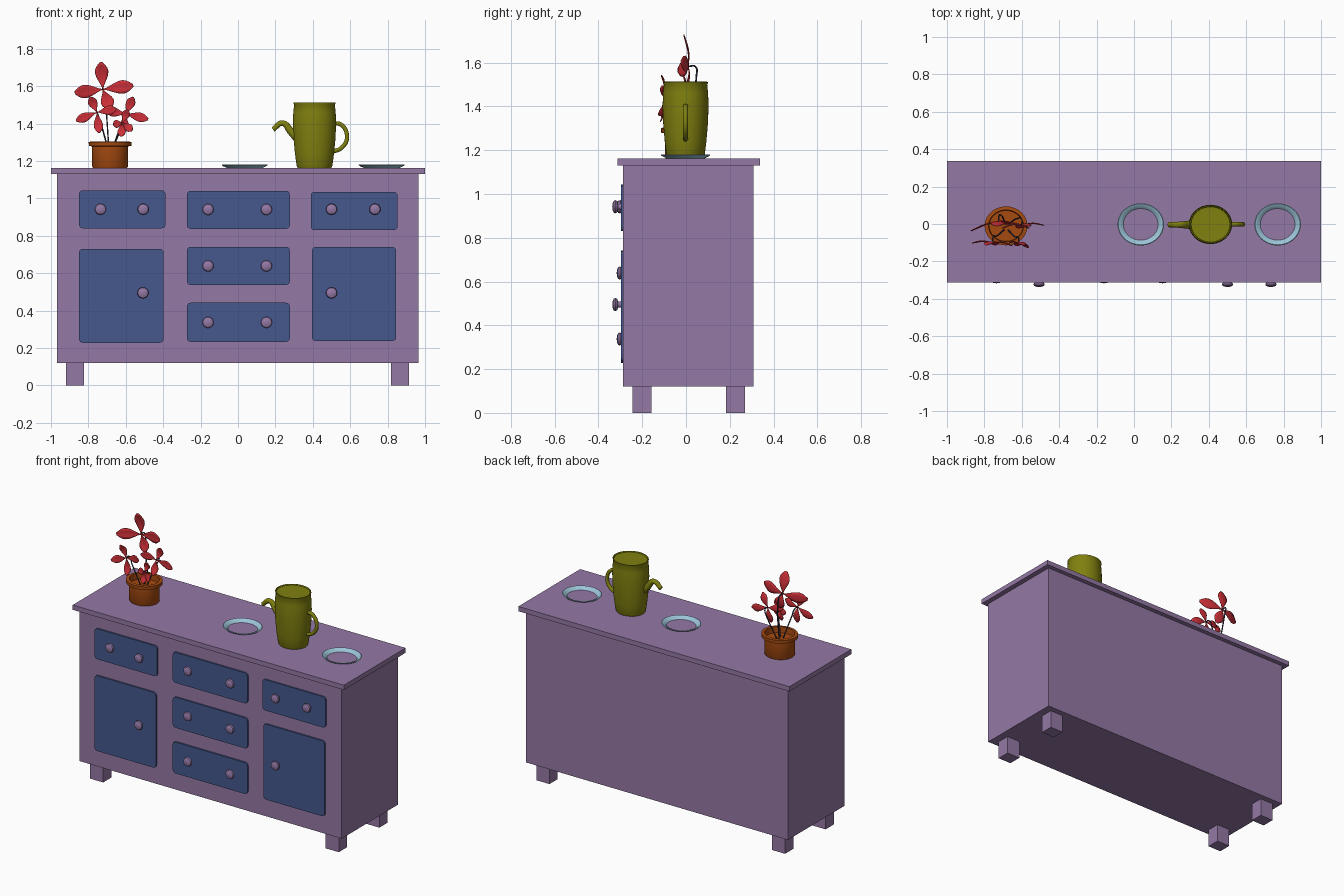
import bpy, bmesh, math
from mathutils import Vector

if "Cube" in bpy.data.objects:
    bpy.data.objects.remove(bpy.data.objects["Cube"])


def material(name, rgb):
    m = bpy.data.materials.new(name)
    m.diffuse_color = (*rgb, 1)
    m.use_nodes = True
    m.node_tree.nodes["Principled BSDF"].inputs["Base Color"].default_value = m.diffuse_color
    return m


PURPLE = material("purple paint", (0.296, 0.188, 0.376))
BLUE = material("blue paint", (0.06, 0.098, 0.27))
OLIVE = material("olive glaze", (0.216, 0.216, 0.005))
RED = material("red petal", (0.61, 0.03, 0.04))
CLAY = material("terracotta", (0.376, 0.068, 0.005))
PALE = material("pale blue china", (0.33, 0.55, 0.68))
STEM = material("dark stem", (0.045, 0.04, 0.08))


def finish(bm, name, mat, smooth=False):
    bmesh.ops.recalc_face_normals(bm, faces=bm.faces[:])
    me = bpy.data.meshes.new(name)
    bm.to_mesh(me)
    bm.free()
    ob = bpy.data.objects.new(name, me)
    bpy.context.collection.objects.link(ob)
    me.materials.append(mat)
    if smooth:
        select(ob)
        bpy.ops.object.shade_smooth_by_angle(angle=math.radians(40))
    return ob


def select(ob):
    bpy.ops.object.select_all(action='DESELECT')
    ob.select_set(True)
    bpy.context.view_layer.objects.active = ob


def box(name, x, y, z, mat, corner=0):
    bm = bmesh.new()
    bmesh.ops.create_cube(bm, size=1)
    for v in bm.verts:
        v.co = [(a + b) / 2 + c * (b - a) for (a, b), c in zip((x, y, z), v.co)]
    if corner:  # round the corners seen from the front
        edges = [e for e in bm.edges
                 if abs(e.verts[0].co.y - e.verts[1].co.y) > 1e-5]
        bmesh.ops.bevel(bm, geom=edges, offset=corner, segments=4,
                        profile=0.5, affect='EDGES')
    return finish(bm, name, mat)


def lathe(name, profile, mat, place, sides=40):
    """Revolve (radius, height) points; place maps local xyz to the scene."""
    bm = bmesh.new()
    rings = []
    for r, h in profile:
        n = 1 if r == 0 else sides
        rings.append([bm.verts.new(place(r * math.cos(2 * math.pi * i / sides),
                                         r * math.sin(2 * math.pi * i / sides), h))
                      for i in range(n)])
    for a, b in zip(rings, rings[1:]):
        for i in range(sides):
            j = (i + 1) % sides
            quad = [a[i % len(a)], a[j % len(a)], b[j % len(b)], b[i % len(b)]]
            bm.faces.new(list(dict.fromkeys(quad)))
    return finish(bm, name, mat, True)


def tube(name, points, radii, mat, depth_res=3):
    cu = bpy.data.curves.new(name, 'CURVE')
    cu.dimensions = '3D'
    cu.bevel_depth = 1
    cu.bevel_resolution = depth_res
    cu.use_fill_caps = True
    cu.resolution_u = 6
    sp = cu.splines.new('BEZIER')
    sp.bezier_points.add(len(points) - 1)
    for bp, p, r in zip(sp.bezier_points, points, radii):
        bp.co, bp.radius = p, r
        bp.handle_left_type = bp.handle_right_type = 'AUTO'
    ob = bpy.data.objects.new(name, cu)
    bpy.context.collection.objects.link(ob)
    cu.materials.append(mat)
    select(ob)
    bpy.ops.object.convert(target='MESH')
    bpy.ops.object.shade_smooth_by_angle(angle=math.radians(50))


def upright(cx, cy, sx=1.1):
    return lambda x, y, z: (cx + sx * x, cy + y, z)


# cabinet
box("cabinet_body", (-0.968, 0.966), (-0.287, 0.308), (0.12, 1.13), PURPLE)
box("cabinet_top", (-1, 1), (-0.313, 0.338), (1.13, 1.162), PURPLE)
for sx, x in (("left", (-0.92, -0.823)), ("right", (0.818, 0.915))):
    for sy, y in (("front", (-0.245, -0.157)), ("back", (0.183, 0.27))):
        box(f"{sy}_{sx}_leg", x, y, (0, 0.12), PURPLE)

# drawer and door fronts
FRONTS = {
    "left_drawer": (-0.85, -0.388, 0.84, 1.043),
    "upper_middle_drawer": (-0.273, 0.277, 0.837, 1.04),
    "right_drawer": (0.389, 0.853, 0.83, 1.035),
    "centre_middle_drawer": (-0.273, 0.277, 0.537, 0.741),
    "lower_middle_drawer": (-0.273, 0.277, 0.233, 0.442),
    "left_door": (-0.85, -0.398, 0.228, 0.73),
    "right_door": (0.396, 0.846, 0.237, 0.74),
}
for name, (x0, x1, z0, z1) in FRONTS.items():
    box(name, (x0, x1), (-0.298, -0.28), (z0, z1), BLUE, 0.02)

# knobs: (x, z, front y)
KNOBS = [(-0.735, 0.942, -0.317), (-0.507, 0.942, -0.337), (0.5, 0.942, -0.337),
         (0.732, 0.942, -0.337), (-0.508, 0.495, -0.337), (0.5, 0.495, -0.337)]
KNOBS += [(x, z, -0.317) for x in (-0.16, 0.152) for z in (0.941, 0.639, 0.337)]
KNOB = [(0.016, 0.06), (0.013, 0.027), (0.025, 0.023), (0.03, 0.016),
        (0.027, 0.007), (0.016, 0.002), (0, 0)]
for i, (kx, kz, ky) in enumerate(KNOBS):
    lathe(f"knob_{i + 1}", KNOB, PURPLE,
          lambda x, y, h: (kx + x, ky + h, kz + y), 20)

# plates, sunk so the cabinet top shows in the middle
PLATE = [(0, 1.155), (0.075, 1.157), (0.107, 1.173), (0.113, 1.179),
         (0.109, 1.181), (0.093, 1.174), (0.083, 1.16), (0.08, 1.158), (0, 1.157)]
for name, px in (("left_plate", 0.036), ("right_plate", 0.768)):
    lathe(name, PLATE, PALE, upright(px, -0.002), 48)

# jug with spout and handle
JUG = [(0, 1.163), (0.082, 1.163), (0.087, 1.175), (0.095, 1.24), (0.102, 1.32),
       (0.105, 1.40), (0.103, 1.46), (0.099, 1.50), (0.102, 1.506), (0.102, 1.512),
       (0.097, 1.513), (0.094, 1.507), (0, 1.505)]
lathe("jug_body", JUG, OLIVE, upright(0.409, -0.002), 48)
tube("jug_spout", [(0.187, -0.004, 1.368), (0.238, -0.004, 1.402),
                   (0.285, -0.004, 1.355), (0.33, -0.004, 1.31)],
     [0.014, 0.016, 0.021, 0.027], OLIVE)
tube("jug_handle", [(0.505, -0.002, 1.40), (0.55, -0.002, 1.395),
                    (0.583, -0.002, 1.33), (0.556, -0.002, 1.272),
                    (0.5, -0.002, 1.248)], [0.012] * 5, OLIVE)

# flower pot
POT = [(0, 1.163), (0.083, 1.163), (0.087, 1.17), (0.087, 1.278), (0.103, 1.28),
       (0.104, 1.302), (0.085, 1.304), (0.082, 1.265), (0, 1.265)]
lathe("flower_pot", POT, CLAY, upright(-0.684, -0.01))


def petal(name, base, tip, width):
    """Thin rounded petal, narrow at the base and curled at the tip."""
    base, tip = Vector(base), Vector(tip)
    along = tip - base
    side = along.cross(Vector((0, 1, 0))).normalized()
    bm = bmesh.new()
    rows, n = [], 9
    for i in range(n + 1):
        t = i / n
        half = width / 2 * max(0.06, math.sin(math.pi * t ** 1.6) ** 0.75)
        if i == n:
            half = width * 0.1
        mid = base + along * t + Vector((0, 0.012 * math.sin(math.pi * t), 0))
        rows.append([bm.verts.new(mid + side * half * s
                                  + Vector((0, -0.12 * half * abs(s), 0)))
                     for s in (-1, -0.5, 0, 0.5, 1)])
    for a, b in zip(rows, rows[1:]):
        for j in range(4):
            bm.faces.new((a[j], a[j + 1], b[j + 1], b[j]))
    ob = finish(bm, name, RED, True)
    mod = ob.modifiers.new("thickness", 'SOLIDIFY')
    mod.thickness = 0.004


# flowers: centre, petal width, petal tips
FLOWERS = {
    "tall": ((-0.722, 0.012, 1.583), 0.072,
             [(-0.733, -0.008, 1.728), (-0.873, -0.035, 1.565),
              (-0.56, -0.02, 1.603), (-0.684, 0.0, 1.478)]),
    "left": ((-0.754, -0.1, 1.46), 0.05,
             [(-0.79, -0.11, 1.542), (-0.866, -0.1, 1.415),
              (-0.65, -0.115, 1.478), (-0.742, -0.11, 1.35)]),
    "right": ((-0.6, -0.005, 1.452), 0.05,
              [(-0.56, -0.01, 1.542), (-0.48, -0.005, 1.423),
               (-0.705, -0.02, 1.468), (-0.615, -0.02, 1.35)]),
    "low": ((-0.617, -0.105, 1.404), 0.044,
            [(-0.59, -0.11, 1.475), (-0.565, -0.125, 1.362),
             (-0.668, -0.1, 1.395), (-0.625, -0.115, 1.33)]),
}
for name, (c, w, tips) in FLOWERS.items():
    for i, tip in enumerate(tips):
        petal(f"{name}_flower_petal_{i + 1}", c, tip, w)
    root = (-0.684 + (c[0] + 0.684) * 0.15, c[1] * 0.3, 1.26)
    bend = (c[0] * 0.7 + root[0] * 0.3, c[1] + 0.035, c[2] - 0.05)
    tube(f"{name}_flower_stem", [root, bend, (c[0], c[1] + 0.03, c[2]), c],
         [0.004] * 4, STEM, 1)
